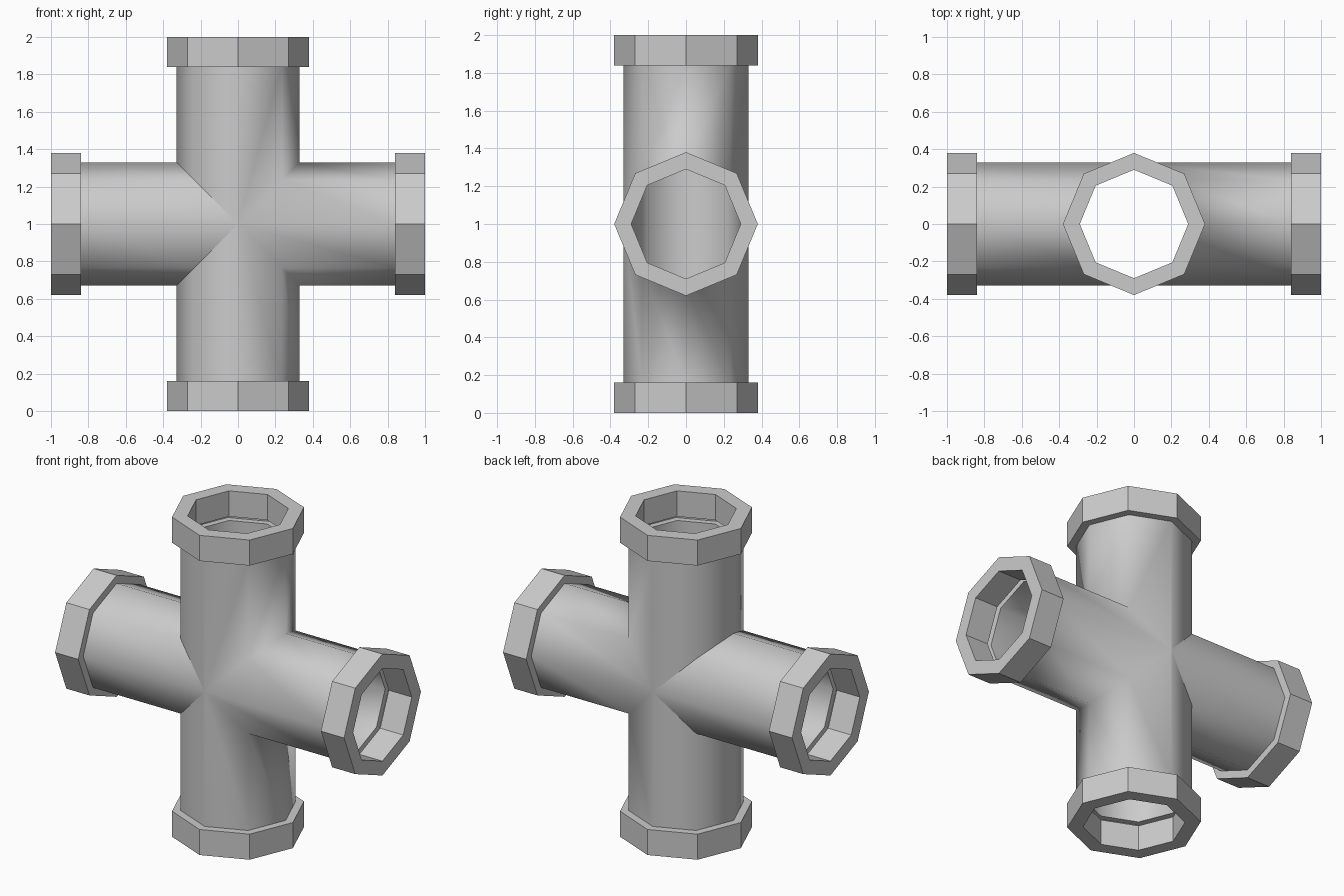
import bpy, bmesh
from math import cos, sin, pi
from mathutils import Vector, Matrix

if "Cube" in bpy.data.objects:
    bpy.data.objects.remove(bpy.data.objects["Cube"])

N = 8                                    # sides of every pipe
R_OUT, R_IN, R_COLLAR = 0.33, 0.29, 0.38
PIPE_END, LEDGE, TIP = 0.84, 0.815, 1.0  # distances from the junction centre
CENTRE = Vector((0, 0, 1))


def octagon(r):
    # (a, b) pairs; a runs in the plane of the cross, b runs along y
    pts = [(r * cos(2 * pi * i / N), r * sin(2 * pi * i / N)) for i in range(N)]
    return [(pts[i], pts[(i + 1) % N]) for i in range(N)]


def quad(bm, coords, ref, smooth=True):
    # add one face whose normal agrees with ref
    f = bm.faces.new([bm.verts.new(c) for c in coords])
    f.normal_update()
    if f.normal.dot(ref) < 0:
        f.normal_flip()
    f.smooth = smooth


def finish(bm, name):
    mesh = bpy.data.meshes.new(name)
    bm.to_mesh(mesh)
    bm.free()
    ob = bpy.data.objects.new(name, mesh)
    ob.location = CENTRE
    bpy.context.collection.objects.link(ob)
    return ob


def arm(bm, r, end, rot, side, part=0):
    # mitred pipe arm along +z turned by rot; part=1 keeps only the +x half
    for (a, b), (c, d) in octagon(r):
        if part and a + c < 0:
            continue
        pts = [(a, b, abs(a)), (c, d, abs(c)), (c, d, end), (a, b, end)]
        quad(bm, [rot @ Vector(p) for p in pts],
             rot @ Vector((a + c, b + d, 0)) * side)


def ledge(name, rot):
    # annular end of the pipe wall, hidden just behind the collar
    bm = bmesh.new()
    for (o, p), (i, j) in zip(octagon(R_OUT), octagon(R_IN)):
        quad(bm, [rot @ Vector((*v, LEDGE)) for v in (o, p, j, i)],
             rot @ Vector((0, 0, 1)), False)
    finish(bm, name)


def collar(name, rot):
    # flat octagonal ring with a square section
    bm = bmesh.new()
    sect = [(R_IN, PIPE_END), (R_COLLAR, PIPE_END), (R_COLLAR, TIP), (R_IN, TIP)]
    rings = [[bm.verts.new(rot @ Vector((r * cos(2 * pi * i / N), r * sin(2 * pi * i / N), z)))
              for r, z in sect] for i in range(N)]
    for i in range(N):
        p, q = rings[i], rings[(i + 1) % N]
        for k in range(4):
            m = (k + 1) % 4
            bm.faces.new([p[k], q[k], q[m], p[m]])
    bmesh.ops.recalc_face_normals(bm, faces=bm.faces)
    finish(bm, name)


UP = Matrix.Identity(3)
DOWN = Matrix.Diagonal((1, 1, -1))
RIGHT = Matrix.Rotation(pi / 2, 3, 'Y')
LEFT = Matrix.Rotation(-pi / 2, 3, 'Y')

for label, r, end, side in (("outer", R_OUT, PIPE_END, 1), ("inner", R_IN, LEDGE, -1)):
    # upright pipe blended with the right arm; its left wall runs straight through
    bm = bmesh.new()
    for (a, b), (c, d) in octagon(r):
        if a + c < 0:
            quad(bm, [(a, b, -end), (c, d, -end), (c, d, end), (a, b, end)],
                 Vector((a + c, b + d, 0)) * side)
    arm(bm, r, end, UP, side, 1)
    arm(bm, r, end, DOWN, side, 1)
    arm(bm, r, end, RIGHT, side)
    bmesh.ops.remove_doubles(bm, verts=bm.verts, dist=0.0005)
    finish(bm, "tee_pipe_" + label)

    # left arm butted against the upright pipe
    bm = bmesh.new()
    arm(bm, r, end, LEFT, side)
    bmesh.ops.remove_doubles(bm, verts=bm.verts, dist=0.0005)
    finish(bm, "left_arm_" + label)

# pipe ends and collars
for name, rot in (("top", UP), ("bottom", DOWN), ("right", RIGHT), ("left", LEFT)):
    ledge(name + "_pipe_end", rot)
    collar(name + "_collar", rot)
